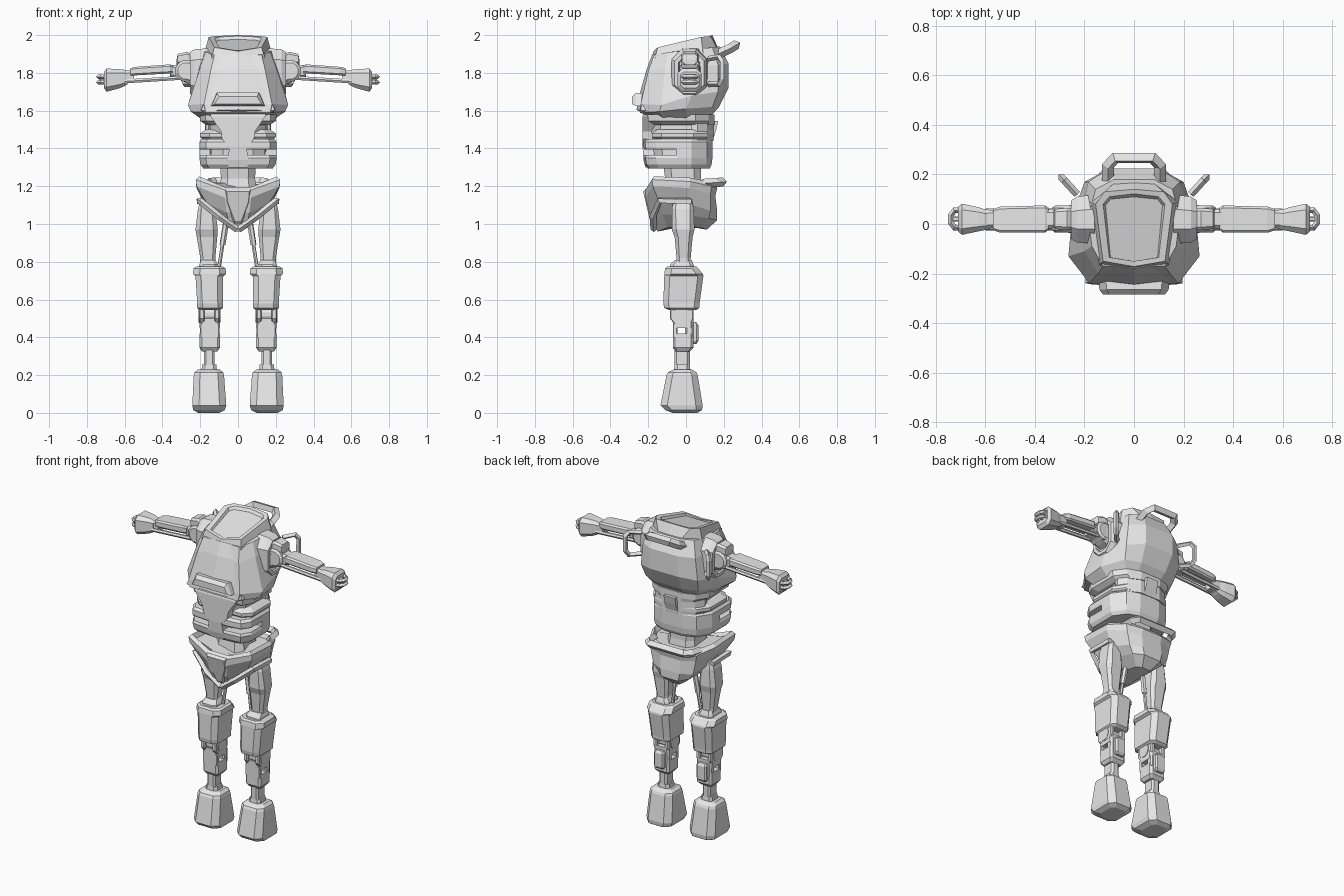
import bpy, bmesh, math
from mathutils import Vector

cube = bpy.data.objects.get("Cube")
if cube:
    bpy.data.objects.remove(cube, do_unlink=True)

grey = bpy.data.materials.new("light_grey")
grey.use_nodes = True
grey.diffuse_color = (0.8, 0.8, 0.8, 1)
grey.node_tree.nodes["Principled BSDF"].inputs["Base Color"].default_value = (0.8, 0.8, 0.8, 1)


def add(name, mesh, mirror):
    ob = bpy.data.objects.new(name, mesh)
    bpy.context.scene.collection.objects.link(ob)
    mesh.materials.clear()
    mesh.materials.append(grey)
    if mirror:
        ob.modifiers.new("mirror", 'MIRROR').use_mirror_merge = False
    return ob


def loft(name, rings, mirror=False):
    """Skin a list of equal-length rings and cap both ends."""
    n = len(rings[0])
    verts = [Vector(p) for r in rings for p in r]
    faces = [tuple(range(n))[::-1], tuple(range(len(verts) - n, len(verts)))]
    for i in range(len(rings) - 1):
        for j in range(n):
            a, b = i * n + j, i * n + (j + 1) % n
            faces.append((a, b, b + n, a + n))
    me = bpy.data.meshes.new(name)
    me.from_pydata(verts, [], faces)
    bm = bmesh.new()
    bm.from_mesh(me)
    bmesh.ops.recalc_face_normals(bm, faces=bm.faces)
    bm.to_mesh(me)
    bm.free()
    return add(name, me, mirror)


def sym(half):
    """Complete a half ring running front to back on the left side."""
    return list(half) + [(-p[0], *p[1:]) for p in reversed(half) if p[0] > 1e-6]


def flat(z, half):
    return sym([(x, y, z) for x, y in half])


def column(name, sections, axis='Z', mirror=True, ch=0.2):
    """Chamfered block from (position, a0, a1, b0, b1) sections along an axis."""
    rings = []
    for t, a0, a1, b0, b1 in sections:
        c = ch * min(a1 - a0, b1 - b0)
        pts = [(a0 + c, b0), (a1 - c, b0), (a1, b0 + c), (a1, b1 - c),
               (a1 - c, b1), (a0 + c, b1), (a0, b1 - c), (a0, b0 + c)]
        rings.append([(a, b, t) if axis == 'Z' else (t, a, b) for a, b in pts])
    return loft(name, rings, mirror)


def disc(name, axis, centre, profile, sides=12):
    """Mirrored turned part: profile is (offset along axis, radius)."""
    cx, cy, cz = centre
    rings = []
    for o, r in profile:
        ring = []
        for i in range(sides):
            a = 2 * math.pi * (i + 0.5) / sides
            u, v = r * math.cos(a), r * math.sin(a)
            ring.append((cx + o, cy + u, cz + v) if axis == 'X' else (cx + u, cy + o, cz + v))
        rings.append(ring)
    return loft(name, rings, True)


def rod(name, pts, r, mirror=False, res=0):
    """Bar that follows a path."""
    cu = bpy.data.curves.new(name, 'CURVE')
    cu.dimensions = '3D'
    cu.bevel_depth, cu.bevel_resolution, cu.use_fill_caps = r, res, True
    sp = cu.splines.new('POLY')
    sp.points.add(len(pts) - 1)
    for p, co in zip(sp.points, pts):
        p.co = (*co, 1)
    sp.use_smooth = False
    tmp = bpy.data.objects.new("tmp", cu)
    me = bpy.data.meshes.new_from_object(tmp)
    bpy.data.objects.remove(tmp)
    me.shade_flat()
    me.name = name
    return add(name, me, mirror)


# Torso shell
loft("torso", [sym(r) for r in (
    [(.12, -.18, 1.565), (.19, -.12, 1.555), (.20, 0, 1.56), (.15, .11, 1.57), (.08, .14, 1.58)],
    [(.17, -.245, 1.59), (.25, -.14, 1.595), (.25, 0, 1.61), (.185, .14, 1.62), (.09, .175, 1.62)],
    [(.18, -.24, 1.635), (.265, -.13, 1.63), (.25, .03, 1.68), (.20, .17, 1.70), (.10, .225, 1.72)],
    [(.145, -.20, 1.81), (.20, -.11, 1.83), (.215, .03, 1.84), (.185, .17, 1.84), (.10, .225, 1.85)],
    [(.125, -.17, 1.895), (.17, -.09, 1.91), (.185, .03, 1.92), (.155, .14, 1.935), (.08, .18, 1.94)])])
# Raised chest plate
loft("chest_plate", [sym(r) for r in (
    [(0, -.235, 1.59), (.18, -.22, 1.59), (.18, -.17, 1.59)],
    [(0, -.262, 1.605), (.195, -.24, 1.60), (.20, -.18, 1.60)],
    [(0, -.245, 1.69), (.165, -.225, 1.69), (.18, -.15, 1.69)],
    [(0, -.208, 1.82), (.125, -.195, 1.82), (.15, -.12, 1.82)],
    [(0, -.178, 1.90), (.14, -.16, 1.895), (.16, -.09, 1.90)])])
# Hatch with recessed panel
loft("top_hatch", [sym(r) for r in (
    [(0, -.18, 1.875), (.14, -.165, 1.88), (.18, .09, 1.90), (.08, .165, 1.93), (0, .17, 1.93)],
    [(0, -.172, 1.915), (.125, -.15, 1.935), (.155, .08, 1.99), (.12, .13, 1.995), (0, .14, 2.0)],
    [(0, -.15, 1.918), (.10, -.135, 1.935), (.125, .08, 1.985), (.10, .11, 1.99), (0, .122, 1.995)],
    [(0, -.15, 1.908), (.095, -.135, 1.92), (.115, .075, 1.968), (.095, .10, 1.973), (0, .11, 1.978)])])
# Chest bar and carrying handle
loft("chest_bar", [sym([(w0, y, z0), (w1, y, z1)]) for y, w0, w1, z0, z1 in
                   ((-.21, .145, .115, 1.625, 1.69), (-.265, .14, .11, 1.625, 1.695),
                    (-.285, .125, .10, 1.635, 1.675))])
rod("back_handle", [(.105, .15, 1.89), (.105, .235, 1.93), (.075, .267, 1.95),
                    (-.075, .267, 1.95), (-.105, .235, 1.93), (-.105, .15, 1.89)], .025)
# Grab loops behind the shoulders
rod("shoulder_loop", [(.23, .12, 1.74), (.28, .175, 1.74), (.295, .19, 1.77),
                      (.295, .19, 1.86), (.28, .175, 1.885), (.23, .12, 1.875)], .015, True)

# Shoulder: socket frame, hub, cap, collar
column("shoulder_socket", [(.16, -.08, .12, 1.665, 1.93), (.23, -.075, .11, 1.675, 1.925),
                           (.255, -.06, .095, 1.69, 1.91), (.255, -.04, .075, 1.71, 1.89),
                           (.22, -.035, .07, 1.715, 1.885)], 'X', ch=.3)
disc("shoulder_hub", 'Y', (.275, .02, 1.81), [(-.055, .045), (-.045, .058), (.045, .058), (.055, .045)])
column("shoulder_cap", [(.21, -.02, .06, 1.83, 1.88), (.27, -.025, .065, 1.85, 1.912),
                        (.32, -.02, .06, 1.845, 1.90), (.325, -.01, .05, 1.845, 1.87)], 'X')
column("shoulder_collar", [(.2, -.04, .08, 1.72, 1.86), (.27, -.035, .075, 1.745, 1.855),
                           (.31, -.02, .06, 1.765, 1.845), (.36, -.02, .06, 1.78, 1.84)], 'X')
# Arm and hand
column("forearm", [(.345, -.025, .065, 1.80, 1.838), (.36, -.035, .075, 1.797, 1.845),
                   (.54, -.035, .07, 1.787, 1.832), (.57, -.025, .06, 1.787, 1.825)], 'X')
for i, y in enumerate((-.015, .05)):
    rod(f"arm_rod_{i}", [(.28, y, 1.775), (.60, y, 1.755)], .012, True, res=1)
column("wrist", [(.55, -.015, .055, 1.75, 1.815), (.62, -.02, .06, 1.745, 1.81)], 'X')
column("hand", [(.585, -.02, .055, 1.74, 1.81), (.605, -.025, .06, 1.728, 1.817),
                (.63, -.03, .068, 1.718, 1.82), (.695, -.044, .082, 1.70, 1.823),
                (.71, -.03, .07, 1.72, 1.805)], 'X')
for i, z in enumerate((1.75, 1.779)):
    rod(f"finger_loop_{i}", [(.70, -.015, z), (.725, -.015, z), (.74, .005, z),
                             (.74, .035, z), (.725, .055, z), (.70, .055, z)], .012, True)
column("thumb", [(.70, .01, .03, 1.74, 1.79), (.735, .01, .03, 1.75, 1.78)], 'X')

# Abdomen core, ribs, front panel
loft("abdomen_core", [flat(z, h) for z, h in (
    (1.30, [(.08, -.16), (.14, -.12), (.15, .04), (.07, .11)]),
    (1.45, [(.08, -.18), (.145, -.13), (.155, .05), (.08, .13)]),
    (1.60, [(.12, -.19), (.15, -.14), (.16, .06), (.08, .14)]))])
RIB = [(.07, -.225), (.17, -.215), (.205, -.16), (.205, .03), (.15, .11), (.07, .14)]


def rib(name, levels):
    loft(name, [flat(z, [(x * s, y * s) for x, y in RIB]) for z, s in levels])


rib("waist_rib_lower", [(1.295, .90), (1.315, .97), (1.35, 1.0), (1.365, .97)])
rib("waist_rib_middle", [(1.395, .98), (1.405, 1.0), (1.435, 1.0), (1.45, .94)])
loft("waist_back", [flat(z, [(.205, -.05), (.205, .03), (.15, .11), (.07, .14)]) for z in (1.35, 1.41)])
loft("side_rib", [flat(z, [(.15 * s, -.18 * s), (.2 * s, -.13 * s), (.2 * s, .04), (.15 * s, .11), (.07, .145)])
                  for z, s in ((1.45, .95), (1.46, 1), (1.48, 1), (1.50, .85))])
loft("upper_rib", [flat(z, [(.17 * s, -.2 * s), (.2 * s, -.14 * s), (.2 * s, .05), (.15 * s, .12), (.07, .15)])
                   for z, s in ((1.525, .85), (1.545, 1), (1.58, 1.02))])
# Solid rear wall behind the side slots
loft("abdomen_back", [flat(z, [(.17, .03), (.175, .06), (.14, .11), (.07, .145)]) for z in (1.44, 1.58)])
loft("belly_panel", [sym([(w, y, z), (w, -.12, z)]) for w, y, z in
                     ((.05, -.215, 1.30), (.055, -.225, 1.34), (.045, -.23, 1.41), (.085, -.23, 1.45),
                      (.09, -.23, 1.49), (.145, -.23, 1.57), (.15, -.22, 1.60))])
loft("back_pack", [[(x * (1.15 if z < 1.5 else 1), y + d, z) for x, y in
                    ((-.045, 0), (.045, 0), (.04, .045), (-.04, .045))]
                   for z, d in ((1.395, .085), (1.42, .09), (1.50, .115), (1.545, .125))])
# Waist neck
column("waist_neck", [(1.18, -.10, .10, -.12, .09), (1.24, -.09, .09, -.11, .08),
                      (1.31, -.095, .095, -.12, .08)], mirror=False)

# Pelvis with flared rim
loft("pelvis", [sym(r) for r in (
    [(.06, -.15, 1.17), (.19, -.15, 1.22), (.19, .02, 1.21), (.14, .11, 1.20), (.06, .13, 1.19)],
    [(.07, -.19, 1.195), (.205, -.17, 1.252), (.205, .02, 1.245), (.15, .12, 1.225), (.06, .145, 1.215)],
    [(.07, -.215, 1.18), (.223, -.18, 1.235), (.223, .02, 1.225), (.17, .135, 1.20), (.07, .165, 1.19)],
    [(.07, -.215, 1.14), (.22, -.175, 1.20), (.22, .02, 1.19), (.16, .13, 1.16), (.07, .155, 1.15)],
    [(.06, -.195, 1.06), (.165, -.14, 1.11), (.18, 0, 1.11), (.14, .13, 1.07), (.07, .165, 1.07)],
    [(.055, -.18, 1.03), (.12, -.12, 1.05), (.13, 0, 1.05), (.11, .12, 1.03), (.06, .165, 1.02)],
    [(.015, -.15, .96), (.05, -.10, .98), (.06, 0, .99), (.05, .08, .98), (.03, .11, .97)])])
loft("pelvis_shield", [[(x * s, y + (1.1 - z) * .2, 1.1 + (z - 1.1) * s) for x, z in
                        ((-.07, 1.185), (.07, 1.185), (.065, 1.12), (.02, 1.0), (-.02, 1.0), (-.065, 1.12))]
                       for y, s in ((-.13, 1), (-.195, 1), (-.21, .85))])
rod("groin_strap", [(.005, -.17, .972), (.10, -.175, 1.04), (.205, -.14, 1.125), (.205, .03, 1.12)], .018, True)
rod("pelvis_handle", [(.16, .09, 1.215), (.15, .16, 1.22), (.12, .195, 1.222),
                      (-.12, .195, 1.222), (-.15, .16, 1.22), (-.16, .09, 1.215)], .024)

# Thigh and pistons
column("thigh", [(1.14, .13, .195, -.06, .03), (1.08, .12, .212, -.075, .04),
                 (.97, .107, .225, -.075, .045), (.93, .11, .218, -.06, .035),
                 (.82, .12, .20, -.05, .025), (.76, .12, .20, -.05, .025)])
rod("hip_piston", [(.065, .0, 1.0), (.105, -.01, .74)], .010, True, res=1)
rod("hip_piston_sleeve", [(.065, .0, 1.0), (.082, -.005, .89)], .016, True, res=1)
# Knee housing
column("knee_collar", [(.74, .10, .21, -.09, .05), (.785, .105, .205, -.085, .04),
                       (.81, .12, .195, -.06, .03)])
column("knee_housing", [(.545, .095, .205, -.09, .055), (.555, .08, .216, -.115, .07),
                        (.58, .08, .216, -.12, .072), (.725, .078, .225, -.115, .092),
                        (.735, .062, .238, -.115, .09), (.765, .066, .236, -.11, .065),
                        (.775, .08, .22, -.10, .055)], ch=.2)
# Lower leg: pivot, prongs, frame with open window
disc("knee_pivot", 'X', (.15, -.025, .52), [(-.058, .042), (.058, .042)])
for i, x in enumerate((.097, .178)):
    column(f"shin_prong_{i}", [(.475, x, x + .028, -.065, .03), (.50, x, x + .028, -.085, .04),
                               (.565, x, x + .028, -.085, .04)])
column("knee_stem", [(.50, .13, .17, -.05, .0), (.58, .125, .175, -.06, .02)])
column("shin_lower", [(.325, .11, .19, -.055, .02), (.345, .096, .204, -.07, .04),
                      (.42, .096, .204, -.07, .04)], ch=.12)
column("shin_upper", [(.45, .096, .204, -.07, .04), (.50, .096, .204, -.07, .04)], ch=.12)
for i, (y0, y1) in enumerate(((-.07, -.046), (-.005, .04))):
    column(f"shin_bar_{i}", [(.40, .098, .202, y0, y1), (.47, .098, .202, y0, y1)])
column("calf_box", [(.365, .125, .175, .02, .055), (.38, .115, .185, .02, .065),
                    (.465, .115, .185, .02, .065), (.48, .125, .175, .02, .055)])
# Ankle and foot
column("ankle", [(.20, .125, .18, -.06, .02), (.34, .125, .18, -.06, .02)])
column("ankle_collar", [(.21, .11, .195, -.065, .025), (.255, .115, .19, -.06, .02)])
column("foot", [(0, .10, .21, -.07, .06), (.015, .07, .237, -.11, .085), (.04, .062, .242, -.135, .088),
                (.20, .074, .234, -.103, .062), (.215, .078, .23, -.095, .055),
                (.23, .098, .212, -.065, .03)], ch=.2)
